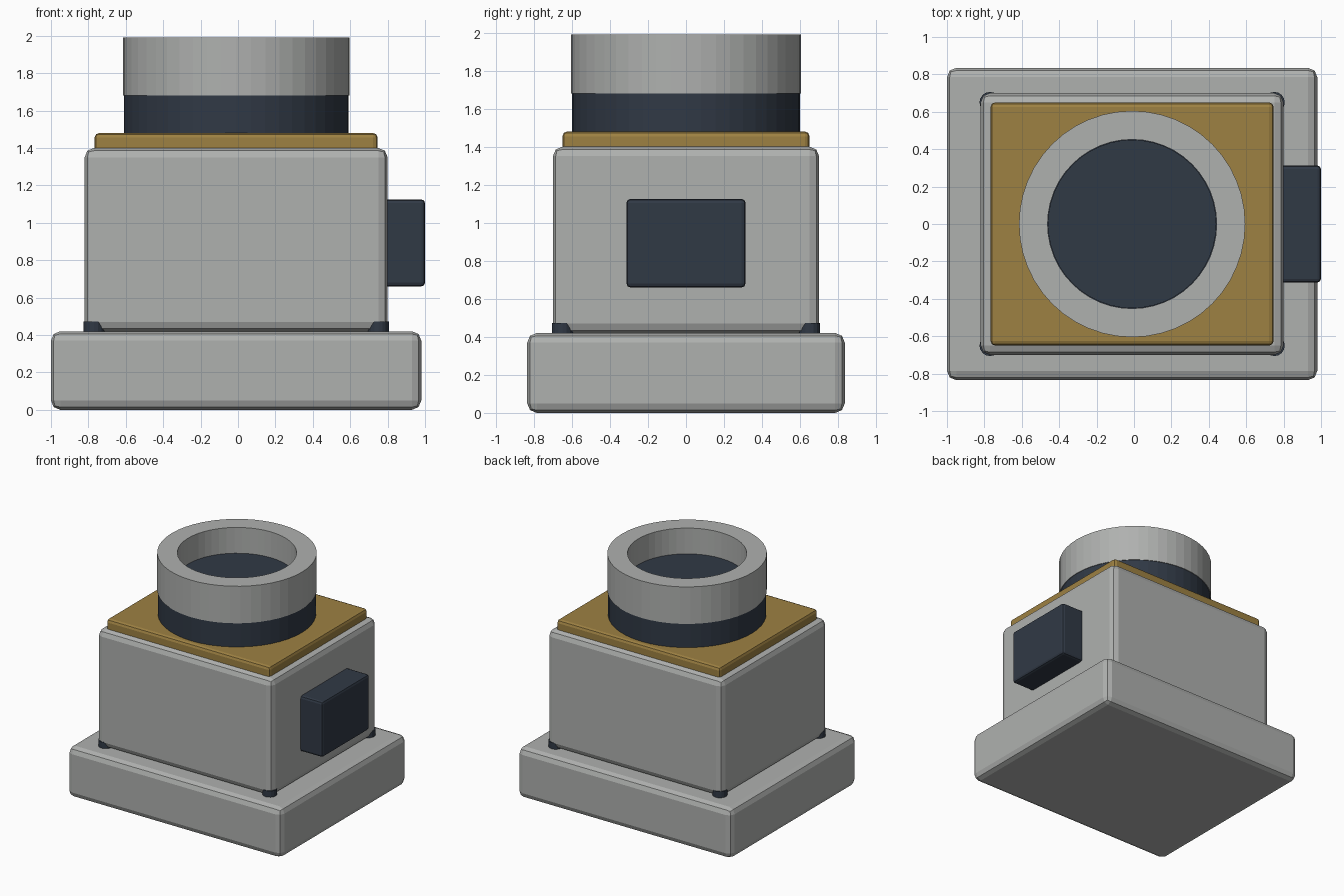
import bpy
import bmesh
from math import cos, sin, tau

cube = bpy.data.objects.get("Cube")
if cube:
    bpy.data.objects.remove(cube, do_unlink=True)

CX = -0.01   # the side box shifts the main stack slightly off centre
SIDES = 48


def material(name, rgb):
    mat = bpy.data.materials.new(name)
    mat.use_nodes = True
    colour = (*rgb, 1)
    mat.diffuse_color = colour
    mat.node_tree.nodes["Principled BSDF"].inputs["Base Color"].default_value = colour
    return mat


grey = material("light grey", (0.43, 0.44, 0.43))
navy = material("dark slate blue", (0.03, 0.041, 0.06))
amber = material("ochre", (0.34, 0.22, 0.055))


def finish(name, bm, mat):
    bmesh.ops.recalc_face_normals(bm, faces=bm.faces)
    mesh = bpy.data.meshes.new(name)
    bm.to_mesh(mesh)
    bm.free()
    mesh.materials.append(mat)
    obj = bpy.data.objects.new(name, mesh)
    bpy.context.collection.objects.link(obj)
    return obj


def box(name, low, high, bevel, mat):
    """Box between two corners with rounded edges."""
    bm = bmesh.new()
    bmesh.ops.create_cube(bm, size=1)
    for v in bm.verts:
        v.co = [(a + b) / 2 + c * (b - a) for a, b, c in zip(low, high, v.co)]
    obj = finish(name, bm, mat)
    mod = obj.modifiers.new("rounded edges", "BEVEL")
    mod.width = bevel
    mod.segments = 2
    return obj


def lathe(name, profile, x, y, mat, sides=SIDES, closed=False):
    """Turn a radius/height profile around a vertical axis."""
    bm = bmesh.new()
    rings = [[bm.verts.new((x + r * cos(tau * i / sides), y + r * sin(tau * i / sides), z))
              for i in range(sides)] for r, z in profile]
    pairs = list(zip(rings, rings[1:]))
    if closed:
        pairs.append((rings[-1], rings[0]))
    else:
        bm.faces.new(rings[0])
        bm.faces.new(rings[-1])
    for a, b in pairs:
        for i in range(sides):
            j = (i + 1) % sides
            bm.faces.new((a[i], a[j], b[j], b[i]))
    return finish(name, bm, mat)


# Stacked housing
box("base", (CX - 0.99, -0.835, 0), (CX + 0.99, 0.835, 0.42), 0.05, grey)
box("body", (CX - 0.81, -0.7, 0.42), (CX + 0.81, 0.7, 1.4), 0.05, grey)
box("top_plate", (CX - 0.757, -0.65, 1.37), (CX + 0.757, 0.65, 1.48), 0.025, amber)
box("side_box", (0.76, -0.313, 0.66), (1.0, 0.313, 1.125), 0.02, navy)

# Collar, open ring and recessed disc
lathe("collar", [(0.6, 1.46), (0.6, 1.68)], CX, 0, navy)
lathe("ring", [(0.605, 1.68), (0.605, 1.99), (0.452, 1.99), (0.452, 1.68)],
      CX, 0, grey, closed=True)
lathe("recessed_disc", [(0.45, 1.68), (0.45, 1.775)], CX, 0, navy)

# Small pins at the foot of each body corner
for sx, side in ((1, "left"), (-1, "right")):
    for sy, end in ((1, "back"), (-1, "front")):
        lathe(f"corner_pin_{end}_{side}", [(0.056, 0.41), (0.056, 0.472)],
              CX + sx * 0.76, sy * 0.65, navy, sides=16)
